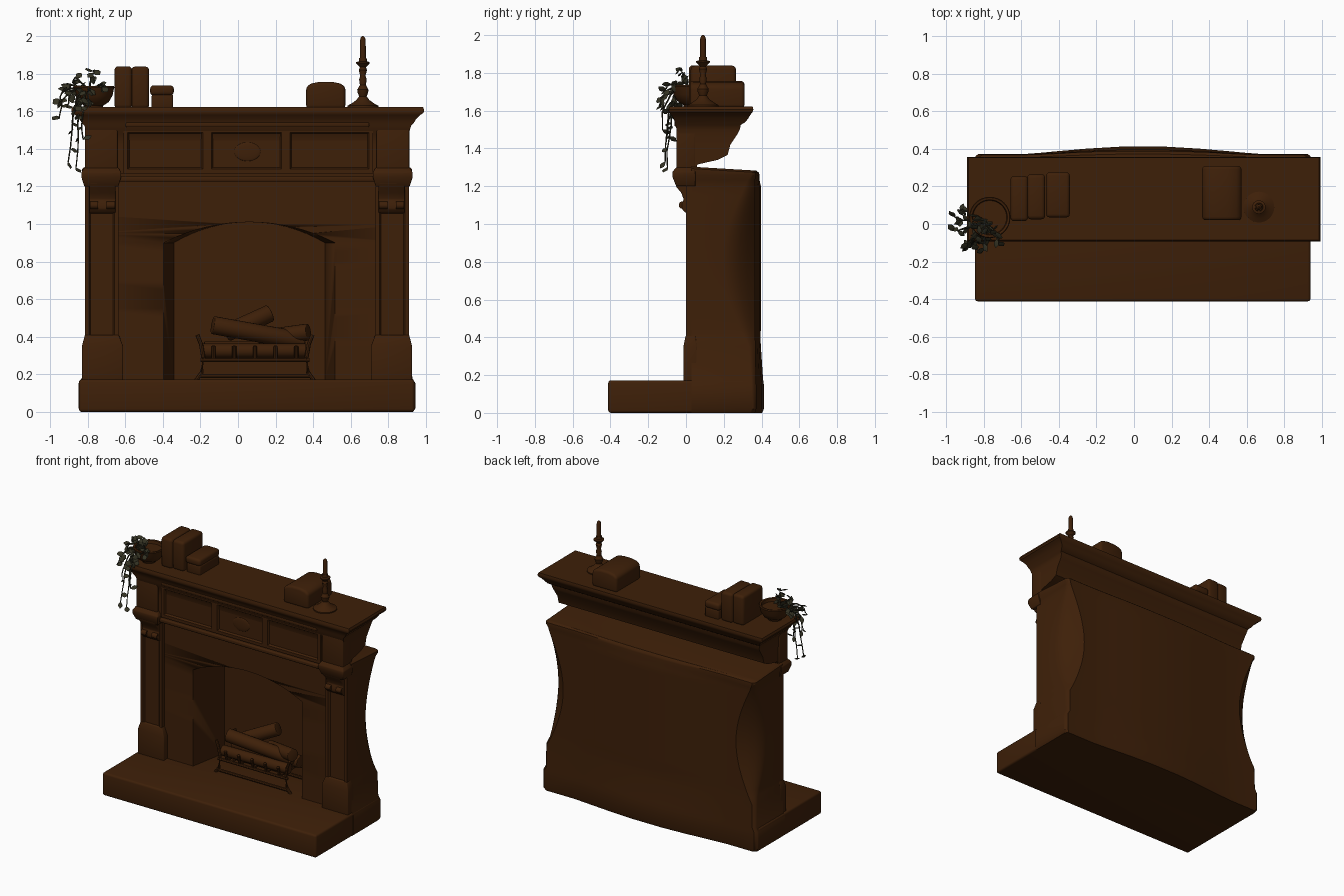
import bpy, bmesh, math, random
from mathutils import Vector

if "Cube" in bpy.data.objects:
    bpy.data.objects.remove(bpy.data.objects["Cube"])

random.seed(4)
CX = 0.048                      # symmetry axis of the mantelpiece
pi = math.pi

def material(name, rgb):
    m = bpy.data.materials.new(name)
    m.diffuse_color = (*rgb, 1)
    m.use_nodes = True
    m.node_tree.nodes["Principled BSDF"].inputs["Base Color"].default_value = m.diffuse_color
    return m

BROWN = material("dark_brown", (0.048, 0.0142, 0.0026))
GREEN = material("dark_leaf_green", (0.033, 0.031, 0.016))

def finish(name, bm, mat=BROWN, bevel=0, angle=35):
    bmesh.ops.recalc_face_normals(bm, faces=bm.faces)
    me = bpy.data.meshes.new(name)
    bm.to_mesh(me)
    bm.free()
    me.materials.append(mat)
    ob = bpy.data.objects.new(name, me)
    bpy.context.collection.objects.link(ob)
    bpy.ops.object.select_all(action='DESELECT')
    ob.select_set(True)
    bpy.context.view_layer.objects.active = ob
    if bevel:
        b = ob.modifiers.new("bevel", 'BEVEL')
        b.width, b.segments, b.limit_method = bevel, 3, 'ANGLE'
        bpy.ops.object.modifier_apply(modifier="bevel")
    bpy.ops.object.shade_smooth_by_angle(angle=math.radians(angle))
    return ob

def add_loft(bm, rings):
    vs = [[bm.verts.new(p) for p in r] for r in rings]
    n = len(vs[0])
    for a, b in zip(vs, vs[1:]):
        for i in range(n):
            bm.faces.new((a[i], a[(i + 1) % n], b[(i + 1) % n], b[i]))
    bm.faces.new(vs[0][::-1])
    bm.faces.new(vs[-1])

def loft(name, rings, **kw):
    bm = bmesh.new()
    add_loft(bm, rings)
    return finish(name, bm, **kw)

def rect(x0, x1, y0, y1, z):
    return [(x0, y0, z), (x1, y0, z), (x1, y1, z), (x0, y1, z)]

def box(name, x0, x1, y0, y1, z0, z1, bevel=0.008, panel=None):
    bm = bmesh.new()
    add_loft(bm, [rect(x0, x1, y0, y1, z0), rect(x0, x1, y0, y1, z1)])
    if panel:                   # sunk panel in the front face
        bmesh.ops.recalc_face_normals(bm, faces=bm.faces)
        front = [f for f in bm.faces if f.normal.y < -0.9]
        bmesh.ops.inset_region(bm, faces=front, thickness=panel[0])
        bmesh.ops.inset_region(bm, faces=front, thickness=0.012, depth=-panel[1])
    return finish(name, bm, bevel=bevel)

def circle(r, n):
    return [(r * math.cos(2 * pi * i / n), r * math.sin(2 * pi * i / n)) for i in range(n)]

def lathe(name, x, y, profile, n=32):
    return loft(name, [[(x + a, y + b, z) for a, b in circle(r, n)] for r, z in profile])

def add_tube(bm, path, r, n=8, taper=1.0):
    path = [Vector(p) for p in path]
    rings = []
    for k, p in enumerate(path):
        q = (path[min(k + 1, len(path) - 1)] - path[max(k - 1, 0)]).to_track_quat('Z', 'Y')
        rr = r * (1 + (taper - 1) * k / (len(path) - 1))
        rings.append([p + q @ Vector((a, b, 0)) for a, b in circle(rr, n)])
    add_loft(bm, rings)

# hearth slab
box("hearth_slab", -0.847, 0.94, -0.412, 0.345, 0, 0.172, bevel=0.015)

# chimney body: bulging back, back corners scooped in at mid height
def body_ring(z, h, yb, bulge, top=False):
    s = math.sin(pi * min(max((z - 0.33) / 0.93, 0), 1))
    ys, d = yb - 0.025 - 0.145 * s, 0.14 * s
    side = [(h, 0.03), (h, ys)]
    for t in (0.25, 0.5, 0.75, 1.0):
        side.append((h - max(d, 0.02) * t ** 1.8, ys + (yb - ys) * t))
    for x in (0.64, 0.55, 0.45, 0.3, 0.12):
        side.append((x, yb + bulge * (0.5 + 0.5 * math.cos(pi * x / 0.64)) ** 0.6))
    pts = side + [(-x, y) for x, y in side[::-1]]
    return [(CX + x, y, z - (0.06 * y if top else 0)) for x, y in pts]

rings = [body_ring(0, 0.885, 0.365, 0.04), body_ring(0.02, 0.898, 0.372, 0.042),
         body_ring(0.15, 0.898, 0.372, 0.042), body_ring(0.18, 0.88, 0.37, 0.04),
         body_ring(0.35, 0.878, 0.368, 0.03), body_ring(0.40, 0.863, 0.366, 0.03)]
rings += [body_ring(0.40 + 0.05 * k, 0.862, 0.366, 0.032) for k in range(1, 17)]
rings += [body_ring(1.235, 0.867, 0.366, 0.024), body_ring(1.26, 0.878, 0.37, 0.02),
          body_ring(1.295, 0.878, 0.368, 0.018, True), body_ring(1.305, 0.865, 0.355, 0.018, True)]
body = loft("chimney_body", rings)

# firebox opening with a shallow arch, narrowing to the back
def opening(w, y, spring=0.90, crown=1.01, n=16):
    s = crown - spring
    R = (w * w + s * s) / (2 * s)
    a = math.asin(w / R)
    pts = [(-w, 0.165), (w, 0.165)]
    pts += [(R * math.sin(a - 2 * a * k / n), crown - R + R * math.cos(a - 2 * a * k / n)) for k in range(n + 1)]
    return [(CX + 0.012 + x, y, z) for x, z in pts]

cutter = loft("firebox_cutter", [opening(0.47, -0.05), opening(0.402, 0.325)])
cutter.hide_render = True
mod = body.modifiers.new("firebox", 'BOOLEAN')
mod.operation, mod.object, mod.solver = 'DIFFERENCE', cutter, 'EXACT'
bpy.context.view_layer.objects.active = body
bpy.ops.object.modifier_apply(modifier="firebox")
bpy.data.objects.remove(cutter)

# pilasters, feet, corbels and capitals on both sides
scroll = [(0.05, 1.05), (-0.005, 1.06), (-0.022, 1.08), (-0.022, 1.105), (-0.012, 1.13),
          (-0.025, 1.165), (-0.05, 1.195), (-0.058, 1.215), (-0.058, 1.24), (0.05, 1.24)]
for side, s in (("left", -1), ("right", 1)):
    def span(a, b):
        return sorted((CX + s * a, CX + s * b))
    box(side + "_pilaster", *span(0.685, 0.862), 0.0, 0.05, 0.16, 1.24, 0, (0.03, 0.012))
    (a, b), (c, d) = span(0.66, 0.879), span(0.683, 0.863)
    loft(side + "_pilaster_foot", [rect(a, b, -0.014, 0.06, 0.16), rect(a, b, -0.014, 0.06, 0.35),
                                   rect(c, d, -0.002, 0.05, 0.41)], bevel=0.006)
    (a, b) = span(0.70, 0.84)
    loft(side + "_corbel", [[(x, y, z) for y, z in scroll] for x in (a, b)], bevel=0.006)
    bm = bmesh.new()
    for x in span(0.725, 0.815):
        add_tube(bm, [(x - 0.022, -0.018, 1.10), (x + 0.022, -0.018, 1.10)], 0.02, 16)
    finish(side + "_corbel_scrolls", bm)
    (a, b), (c, d) = span(0.67, 0.882), span(0.685, 0.866)
    loft(side + "_capital", [rect(c, d, -0.052, 0.05, 1.20), rect(a, b, -0.072, 0.05, 1.25),
                             rect(a, b, -0.072, 0.05, 1.275), rect(c, d, -0.052, 0.05, 1.30)], bevel=0.005)
    box(side + "_frieze_block", *span(0.69, 0.864), -0.05, 0.05, 1.28, 1.53, 0.006)

# frieze and mantel shelf: stacked cornice sections (half width, front, back, height)
sections = [(0.858, -0.03, 0.05, 1.27), (0.858, -0.03, 0.06, 1.315), (0.858, -0.03, 0.17, 1.34),
            (0.858, -0.03, 0.22, 1.365), (0.858, -0.03, 0.235, 1.42), (0.86, -0.035, 0.275, 1.48),
            (0.863, -0.05, 0.285, 1.50), (0.87, -0.055, 0.29, 1.525), (0.885, -0.06, 0.315, 1.54),
            (0.897, -0.066, 0.33, 1.56), (0.917, -0.08, 0.342, 1.58), (0.936, -0.09, 0.352, 1.592),
            (0.94, -0.092, 0.357, 1.605), (0.934, -0.086, 0.353, 1.622)]
loft("mantel_shelf", [rect(CX - h + 0.004, CX + h + 0.004, f, b, z) for h, f, b, z in sections])
box("frieze_ledge", -0.63, 0.73, -0.045, 0.05, 1.225, 1.255, 0.008)
box("frieze_bead", -0.60, 0.70, -0.062, 0.0, 1.515, 1.545, 0.01)
for name, a, b in (("left", -0.61, -0.165), ("middle", -0.165, 0.255), ("right", 0.255, 0.72)):
    box(name + "_frieze_panel", a, b, -0.046, 0.02, 1.27, 1.51, 0, (0.032, 0.014))
bm = bmesh.new()
bmesh.ops.create_uvsphere(bm, u_segments=24, v_segments=12, radius=1)
for v in bm.verts:
    v.co = (0.05 + 0.07 * v.co.x, -0.032 + 0.007 * v.co.y, 1.385 + 0.05 * v.co.z)
finish("frieze_oval", bm)

# books and boxes on the shelf
box("tall_book_left", -0.658, -0.564, 0.015, 0.255, 1.615, 1.84, 0.02)
box("tall_book_right", -0.569, -0.473, 0.025, 0.265, 1.615, 1.838, 0.02)
box("small_box_lower", -0.46, -0.345, 0.04, 0.27, 1.615, 1.69, 0.01)
box("small_box_upper", -0.468, -0.342, 0.035, 0.275, 1.685, 1.738, 0.018)
lid = [(0.363, 1.615), (0.572, 1.615), (0.572, 1.73), (0.545, 1.748), (0.50, 1.757),
       (0.435, 1.757), (0.39, 1.748), (0.363, 1.73)]
loft("domed_casket", [[(x, y, z) for x, z in lid] for y in (0.02, 0.31)], bevel=0.018)

# candlestick and candle
lathe("candlestick", 0.665, 0.09, [(0.082, 1.615), (0.082, 1.63), (0.06, 1.642), (0.035, 1.66), (0.02, 1.68),
      (0.028, 1.70), (0.03, 1.715), (0.016, 1.74), (0.02, 1.77), (0.014, 1.79), (0.022, 1.82),
      (0.016, 1.835), (0.036, 1.855), (0.036, 1.862), (0.022, 1.866), (0.02, 1.885)])
lathe("candle", 0.665, 0.09, [(0.016, 1.87), (0.015, 1.98), (0.011, 1.993), (0.004, 2.0)], 16)

# fire grate
bm = bmesh.new()
for y in (0.05, 0.27):
    for x, o in ((-0.185, -0.04), (0.365, 0.04)):
        add_tube(bm, [(x + o, y, 0.165), (x + o * 0.2, y, 0.21), (x, y, 0.29),
                      (x + o * 0.3, y, 0.36), (x + o * 0.8, y, 0.41)], 0.011)
    for z in (0.19, 0.275):
        add_tube(bm, [(-0.2, y, z), (0.38, y, z)], 0.011)
for k in range(5):
    x = -0.13 + 0.11 * k
    add_tube(bm, [(x, 0.035, 0.35), (x, 0.05, 0.28), (x, 0.27, 0.28), (x, 0.285, 0.34)], 0.011)
finish("fire_grate", bm)

# logs
bm = bmesh.new()
for a, b, r in [((-0.19, 0.09, 0.325), (0.36, 0.10, 0.325), 0.038), ((-0.18, 0.22, 0.33), (0.36, 0.23, 0.33), 0.045),
                ((-0.135, 0.07, 0.462), (0.35, 0.16, 0.375), 0.048), ((-0.06, 0.17, 0.42), (0.17, 0.24, 0.525), 0.047),
                ((0.12, 0.21, 0.39), (0.375, 0.12, 0.425), 0.045)]:
    add_tube(bm, [a, b], r, 20)
finish("logs", bm, bevel=0.005)

# plant bowl with soil
PX, PY = -0.768, 0.035
lathe("plant_bowl", PX, PY, [(0.045, 1.615), (0.05, 1.63), (0.08, 1.65), (0.10, 1.685), (0.107, 1.72),
                             (0.11, 1.728), (0.106, 1.735), (0.094, 1.732), (0.09, 1.71)])

# trailing vines: end points, arched over the bowl rim
ends = [(-0.86, -0.10, 1.30), (-0.90, -0.11, 1.33), (-0.83, -0.10, 1.45), (-0.88, -0.13, 1.50),
        (-0.955, -0.04, 1.56), (-0.91, -0.14, 1.62), (-0.955, 0.03, 1.64), (-0.80, -0.14, 1.62),
        (-0.94, 0.08, 1.74), (-0.77, -0.03, 1.82), (-0.87, -0.02, 1.78), (-0.72, -0.09, 1.73)]
stems, leaves = bmesh.new(), bmesh.new()
for e in ends:
    e, start = Vector(e), Vector((PX - 0.02, PY - 0.02, 1.71))
    over = Vector((e.x * 0.9 + PX * 0.1, e.y * 0.9 + PY * 0.1, max(1.76, e.z)))
    path = []
    for k in range(11):
        t = k / 10
        p = start * (1 - t) ** 2 + over * 2 * t * (1 - t) + e * t * t
        path.append(p + Vector((random.uniform(-.007, .007), random.uniform(-.007, .007), 0)))
    add_tube(stems, path, 0.006, 6, 0.6)
    for p in path[3:]:
        if p is not path[-1] and random.random() < 0.35:
            continue
        out = Vector((random.uniform(-1, 1), random.uniform(-1, 1), random.uniform(-1, 0.5))).normalized()
        side = out.orthogonal().normalized()
        up = out.cross(side)
        L, W = random.uniform(0.038, 0.055), random.uniform(0.014, 0.021)
        add_loft(leaves, [[p + out * (L * f) + side * (W * w * c) + up * (0.005 * w * d)
                           for c, d in ((1, 0), (0, 1), (-1, 0), (0, -1))]
                          for f, w in ((0, 0.15), (0.35, 0.9), (0.65, 1.0), (1, 0.1))])
finish("vine_stems", stems, GREEN)
finish("vine_leaves", leaves, GREEN, angle=60)
